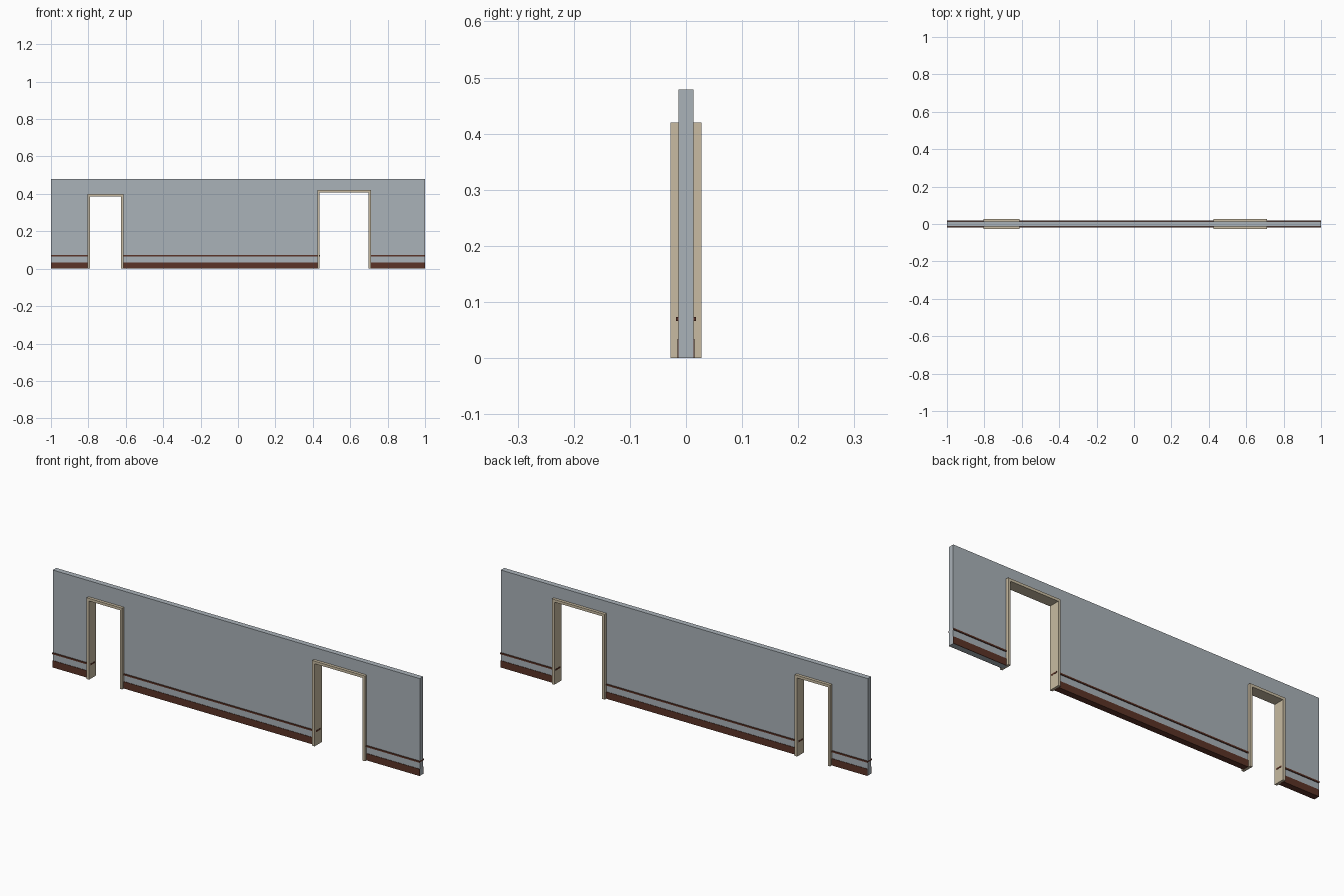
import bpy, bmesh

if "Cube" in bpy.data.objects:
    bpy.data.objects.remove(bpy.data.objects["Cube"])

def material(name, rgb):
    m = bpy.data.materials.new(name)
    m.diffuse_color = (*rgb, 1)
    m.use_nodes = True
    m.node_tree.nodes["Principled BSDF"].inputs["Base Color"].default_value = m.diffuse_color
    return m

GREY = material("wall grey", (0.40, 0.445, 0.48))
CREAM = material("frame cream", (0.58, 0.50, 0.36))
BROWN = material("trim brown", (0.105, 0.034, 0.020))

def extrude_profile(name, pts, y0, y1, mat):
    """Extrude an x/z outline from y0 to y1."""
    bm = bmesh.new()
    face = bm.faces.new([bm.verts.new((x, y0, z)) for x, z in pts])
    ext = bmesh.ops.extrude_face_region(bm, geom=[face])
    verts = [v for v in ext["geom"] if isinstance(v, bmesh.types.BMVert)]
    bmesh.ops.translate(bm, verts=verts, vec=(0, y1 - y0, 0))
    bmesh.ops.recalc_face_normals(bm, faces=bm.faces[:])
    me = bpy.data.meshes.new(name)
    bm.to_mesh(me)
    bm.free()
    me.materials.append(mat)
    ob = bpy.data.objects.new(name, me)
    bpy.context.collection.objects.link(ob)
    return ob

def box(name, x0, x1, y0, y1, z0, z1, mat):
    return extrude_profile(name, [(x0, z0), (x1, z0), (x1, z1), (x0, z1)], y0, y1, mat)

WALL_Y, BASE_Y, RAIL_Y, FRAME_Y = 0.0134, 0.0155, 0.0175, 0.0277
TOP = 0.479
T = 0.013      # door frame thickness
# outer left, outer right, outer top of each door frame
DOORS = [("small", -0.805, -0.612, 0.400), ("large", 0.424, 0.711, 0.420)]

# wall: one outline notched by both doorways, its edge hidden inside the frames
wall = [(-1, TOP), (-1, 0.001)]
for (_, l, r, t), z_after in zip(DOORS, (0.001, 0)):
    h = T / 2
    wall += [(l + h, 0.001), (l + h, t - h), (r - h, t - h), (r - h, z_after)]
wall += [(1, 0), (1, TOP)]
extrude_profile("wall", wall, -WALL_Y, WALL_Y, GREY)

# door frames: upside-down U sections
for n, l, r, t in DOORS:
    extrude_profile(n + "_door_frame",
                    [(l, 0), (l, t), (r, t), (r, 0), (r - T, 0), (r - T, t - T),
                     (l + T, t - T), (l + T, 0)], -FRAME_Y, FRAME_Y, CREAM)

# skirting and rail along each stretch of wall
(_, l1, r1, _), (_, l2, r2, _) = DOORS
spans = [("left", -1, l1), ("middle", r1, l2), ("right", r2, 1)]
for n, a, b in spans:
    # the rail runs through the jambs and just shows on their inner faces
    ra = a if a == -1 else a - T - 0.001
    rb = b if b == 1 else b + T + 0.001
    box(n + "_rail", ra, rb, -RAIL_Y, RAIL_Y, 0.066, 0.0735, BROWN)
    if n == "right":
        for side, s in (("front", -1), ("back", 1)):
            y0, y1 = sorted((s * WALL_Y, s * BASE_Y))
            box(f"{n}_{side}_skirting", a - 0.003, b, y0, y1, 0, 0.034, BROWN)
    else:
        box(n + "_skirting", max(a, -0.999), b + 0.003, -BASE_Y, BASE_Y, 0, 0.034, BROWN)
